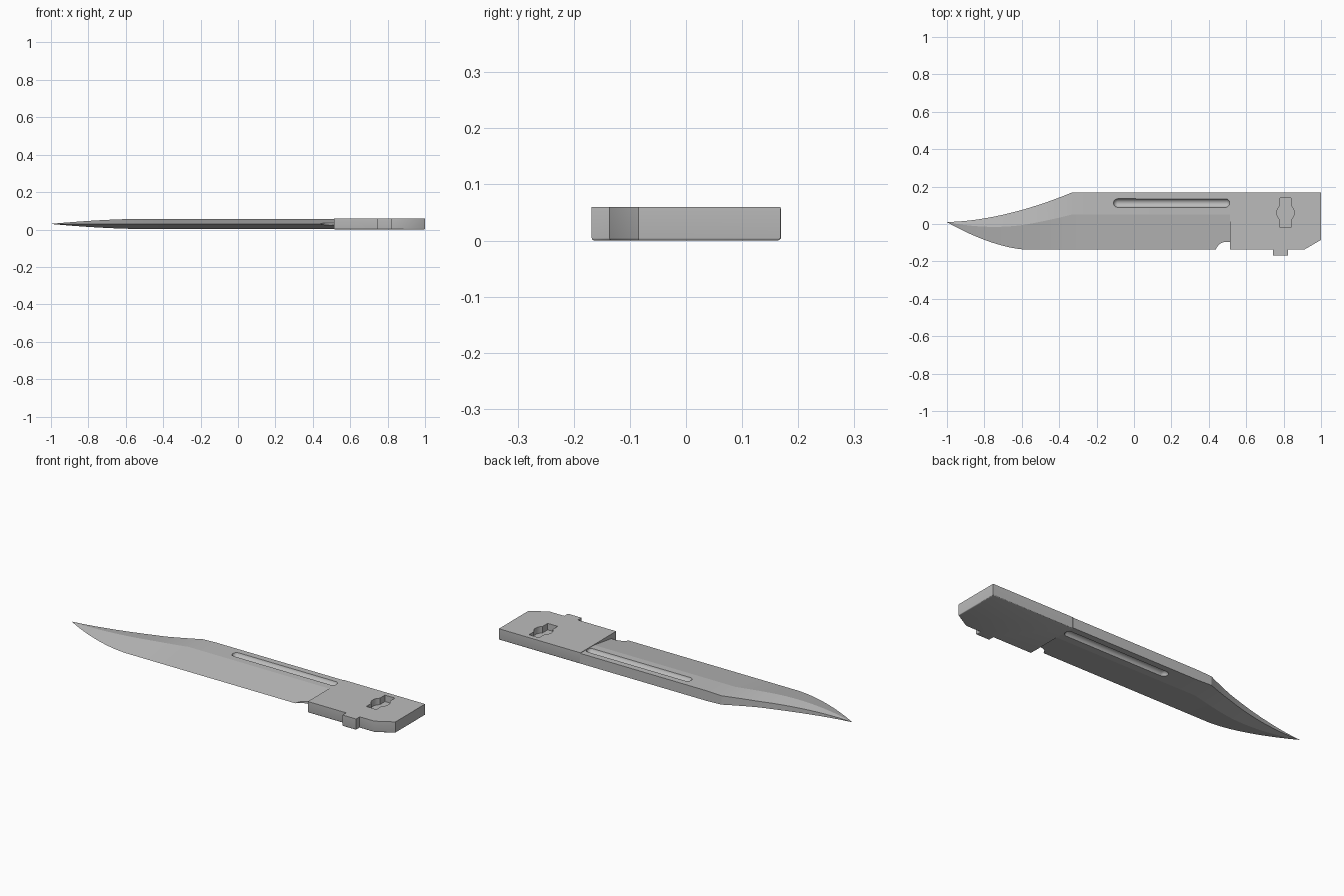
import bpy, bmesh, math
from mathutils import Matrix, Vector

if "Cube" in bpy.data.objects:
    bpy.data.objects.remove(bpy.data.objects["Cube"])

steel = bpy.data.materials.new("grey_steel")
steel.use_nodes = True
GREY = (0.5, 0.5, 0.5, 1)
steel.diffuse_color = GREY
steel.node_tree.nodes["Principled BSDF"].inputs["Base Color"].default_value = GREY

MID, HALF = 0.03, 0.027      # blade mid-plane height and half thickness
EDGE, SPINE, TIP = -0.137, 0.168, 0.01


def add_object(name, bm):
    bmesh.ops.recalc_face_normals(bm, faces=bm.faces)
    mesh = bpy.data.meshes.new(name)
    bm.to_mesh(mesh)
    bm.free()
    mesh.materials.append(steel)
    obj = bpy.data.objects.new(name, mesh)
    bpy.context.collection.objects.link(obj)
    return obj


def prism(name, outline, z0, z1, bevel=0):
    """Extrude a plan outline upwards, optionally rounding its lower rim."""
    bm = bmesh.new()
    base = bm.faces.new([bm.verts.new((x, y, z0)) for x, y in outline])
    ext = bmesh.ops.extrude_face_region(bm, geom=[base], use_keep_orig=True)
    tops = [v for v in ext["geom"] if isinstance(v, bmesh.types.BMVert)]
    bmesh.ops.translate(bm, verts=tops, vec=(0, 0, z1 - z0))
    if bevel:
        rim = [e for e in bm.edges if all(v.co.z < z0 + 1e-5 for v in e.verts)]
        bmesh.ops.bevel(bm, geom=rim, offset=bevel, segments=3,
                        profile=0.5, affect='EDGES')
    return add_object(name, bm)


def capsule(name, x0, x1, y, z, r):
    """Round-ended rod along x."""
    bm = bmesh.new()
    bmesh.ops.create_uvsphere(bm, u_segments=64, v_segments=32, radius=r)
    bmesh.ops.rotate(bm, verts=bm.verts, matrix=Matrix.Rotation(math.pi / 2, 3, 'Y'))
    split = bmesh.ops.bisect_plane(bm, geom=bm.verts[:] + bm.edges[:] + bm.faces[:],
                                   plane_co=(0, 0, 0), plane_no=(1, 0, 0), dist=1e-5)
    for v in bm.verts:
        v.co.x += (x1 - r) if v.co.x > 1e-5 else (x0 + r)
        v.co += Vector((0, y, z))
    return add_object(name, bm)


def cut(target, cutter):
    cutter.hide_render = True
    mod = target.modifiers.new(cutter.name, 'BOOLEAN')
    mod.operation = 'DIFFERENCE'
    mod.solver = 'EXACT'
    mod.object = cutter
    bpy.context.view_layer.objects.active = target
    bpy.ops.object.modifier_apply(modifier=mod.name)
    bpy.data.objects.remove(cutter)


def smooth(obj, degrees):
    bpy.ops.object.select_all(action='DESELECT')
    obj.select_set(True)
    bpy.context.view_layer.objects.active = obj
    bpy.ops.object.shade_smooth_by_angle(angle=math.radians(degrees))


# Blade: five-point sections swept from the handle to the clipped tip
def section(x):
    belly = max(0, (-0.57 - x) / 0.43)
    clip = max(0, (-0.33 - x) / 0.67)
    edge = EDGE + (TIP - EDGE) * belly ** 1.65
    spine = TIP + (SPINE - TIP) * max(0, 1 - clip) ** 1.75 + 0.001
    ridge = edge + 0.614 * (spine - edge)
    taper = max(0, (-0.5 - x) / 0.5)
    thick = HALF * (1 - taper ** 1.7) + 0.0003
    thin = thick * (1 - 0.4 * min(1, max(0, (-0.25 - x) / 0.25)))
    return [(x, spine, MID + thin), (x, ridge, MID + thick), (x, edge, MID),
            (x, ridge, MID - thick), (x, spine, MID - thin)]


stations = [0.515, 0.1, -0.25] + [-0.33 - 0.67 * i / 28 for i in range(29)]
bm = bmesh.new()
rings = [[bm.verts.new(p) for p in section(x)] for x in stations]
for a, b in zip(rings, rings[1:]):
    for i in range(5):
        j = (i + 1) % 5
        bm.faces.new((a[i], a[j], b[j], b[i]))
bm.faces.new(rings[0])
bm.faces.new(rings[-1])
blade = add_object("blade", bm)

# Long groove on both flats
for side in (1, -1):
    cut(blade, capsule("groove_cutter", -0.11, 0.512, 0.112,
                       MID + side * (HALF + 0.005), 0.0235))

# Rounded notch at the heel of the cutting edge
circle = [(0.495 + 0.06 * math.cos(a), -0.155 + 0.06 * math.sin(a))
          for a in (math.tau * i / 64 for i in range(64))]
cut(blade, prism("notch_cutter", circle, -0.1, 0.2))
smooth(blade, 7)

# Handle block with chamfered corner and side tab
outline = [(0.513, SPINE), (0.513, EDGE), (0.742, EDGE), (0.742, -0.168),
           (0.823, -0.168), (0.823, EDGE), (0.91, EDGE), (1, -0.085), (1, SPINE)]
handle = prism("handle_block", outline, 0, 0.06, bevel=0.005)

# Blind keyhole socket: a slot with a round middle
CX, CY, R, W, L = 0.81, 0.06, 0.047, 0.03, 0.08
start = math.acos(W / R)
arc = [start * (1 - 2 * i / 12) for i in range(13)]
right = [(W, L)] + [(R * math.cos(a), R * math.sin(a)) for a in arc] + [(W, -L)]
keyhole = [(CX + x, CY + y) for x, y in right]
keyhole += [(CX - x, CY + y) for x, y in reversed(right)]
cut(handle, prism("keyhole_cutter", keyhole, 0.025, 0.1))
smooth(handle, 32)
